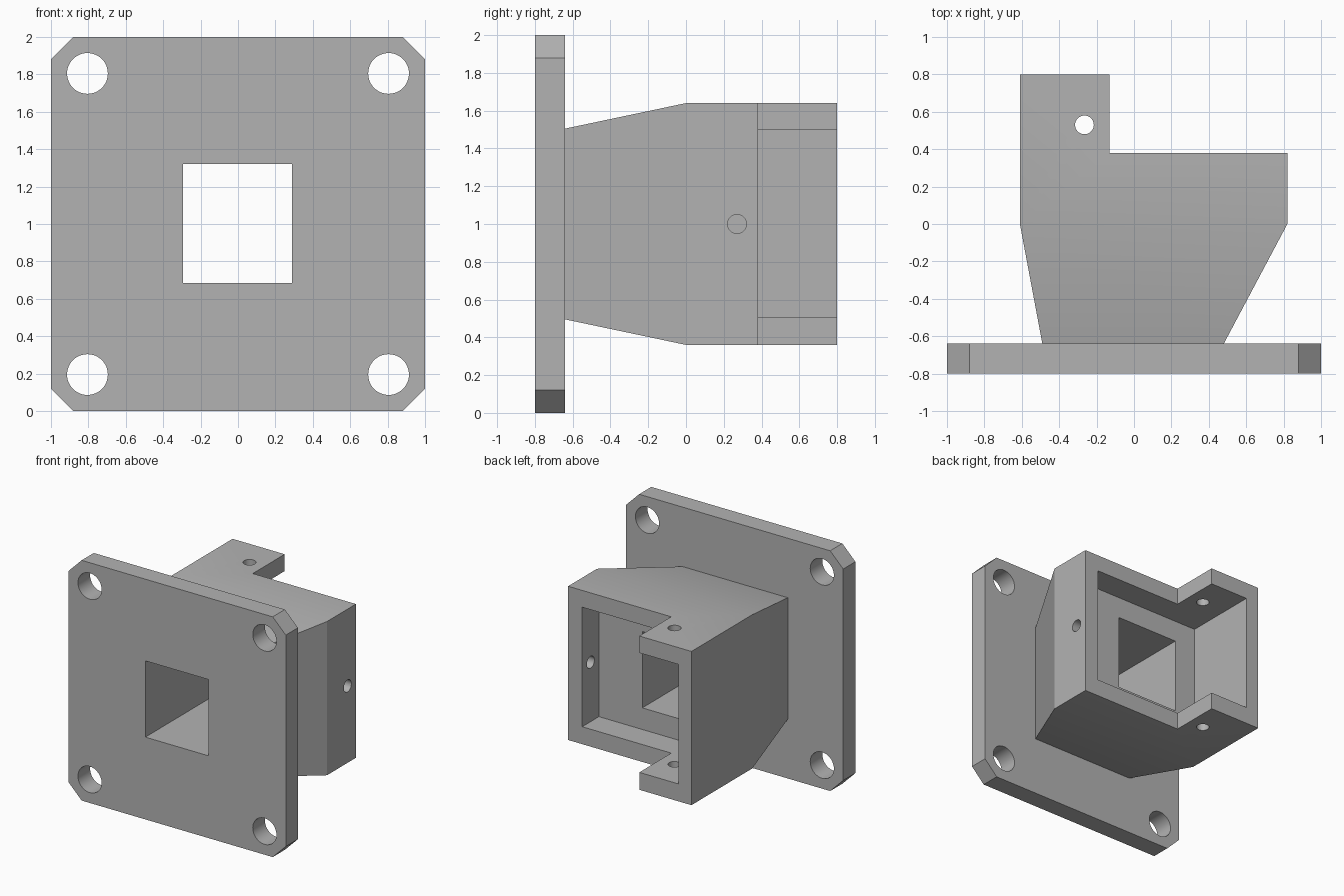
import bpy, bmesh, math
from mathutils import Matrix, Vector

if "Cube" in bpy.data.objects:
    bpy.data.objects.remove(bpy.data.objects["Cube"])

grey = bpy.data.materials.new("plain grey")
grey.use_nodes = True
colour = (0.45, 0.45, 0.45, 1)
grey.diffuse_color = colour
grey.node_tree.nodes["Principled BSDF"].inputs["Base Color"].default_value = colour


def finish(name, bm):
    bmesh.ops.recalc_face_normals(bm, faces=bm.faces)
    mesh = bpy.data.meshes.new(name)
    bm.to_mesh(mesh)
    bm.free()
    mesh.materials.append(grey)
    ob = bpy.data.objects.new(name, mesh)
    bpy.context.collection.objects.link(ob)
    return ob


def prism(points, offset):
    """Extrude a flat outline into a solid."""
    bm = bmesh.new()
    face = bm.faces.new([bm.verts.new(p) for p in points])
    new = bmesh.ops.extrude_face_region(bm, geom=[face])["geom"]
    bmesh.ops.translate(bm, vec=offset, verts=[v for v in new if isinstance(v, bmesh.types.BMVert)])
    return bm


def box(name, low, high):
    low, high = Vector(low), Vector(high)
    bm = bmesh.new()
    bmesh.ops.create_cube(bm, size=1, matrix=Matrix.Translation((low + high) / 2)
                          @ Matrix.Diagonal((high - low).to_4d()))
    return finish(name, bm)


def rod(name, centre, radius, depth, axis):
    bm = bmesh.new()
    turn = Vector((0, 0, 1)).rotation_difference(Vector(axis)).to_matrix().to_4x4()
    bmesh.ops.create_cone(bm, cap_ends=True, segments=48, radius1=radius, radius2=radius,
                          depth=depth, matrix=Matrix.Translation(centre) @ turn)
    return finish(name, bm)


def boolean(target, other, operation="DIFFERENCE"):
    mod = target.modifiers.new(other.name, "BOOLEAN")
    mod.operation, mod.solver, mod.object = operation, "EXACT", other
    bpy.context.view_layer.objects.active = target
    bpy.ops.object.modifier_apply(modifier=mod.name)
    bpy.data.objects.remove(other)


# Square flange with clipped corners
c = 0.88
outline = [(-c, -1), (c, -1), (1, -c), (1, c), (c, 1), (-c, 1), (-1, c), (-1, -c)]
flange = finish("mounting_flange", prism([(x, -0.8, z + 1) for x, z in outline], (0, 0.16, 0)))

# Stepped housing, tapering towards the flange
steps = [(-0.49, -0.64), (0.48, -0.64), (0.82, 0), (0.82, 0.38),
         (-0.13, 0.38), (-0.13, 0.8), (-0.61, 0.8), (-0.61, 0)]
bm = prism([(x, y, 0.36) for x, y in steps], (0, 0, 1.28))
bmesh.ops.bisect_plane(bm, geom=bm.verts[:] + bm.edges[:] + bm.faces[:],
                       plane_co=(0, 0, 0), plane_no=(0, 1, 0))
for v in bm.verts:
    if v.co.y < -0.6:
        v.co.z += math.copysign(0.135, 1 - v.co.z)
housing = finish("housing", bm)

# Pocket open to the back, and cross holes in its walls
boolean(housing, box("pocket", (-0.49, 0.16, 0.505), (0.69, 1, 1.5)))
boolean(housing, rod("clamp_hole", (-0.265, 0.53, 1), 0.05, 2, (0, 0, 1)))
boolean(housing, rod("side_hole", (0.75, 0.27, 1), 0.05, 0.3, (1, 0, 0)))

# Square passage through both parts
for part in (flange, housing):
    boolean(part, box("passage", (-0.293, -1, 0.685), (0.29, 0.4, 1.32)))

# Bolt holes in the flange corners
for x in (-0.805, 0.805):
    for z in (0.195, 1.805):
        boolean(flange, rod("bolt_hole", (x, -0.72, z), 0.109, 0.4, (0, 1, 0)))

for part in (flange, housing):
    bpy.ops.object.select_all(action="DESELECT")
    part.select_set(True)
    bpy.context.view_layer.objects.active = part
    bpy.ops.object.shade_smooth_by_angle(angle=math.radians(20))
    part.select_set(False)
